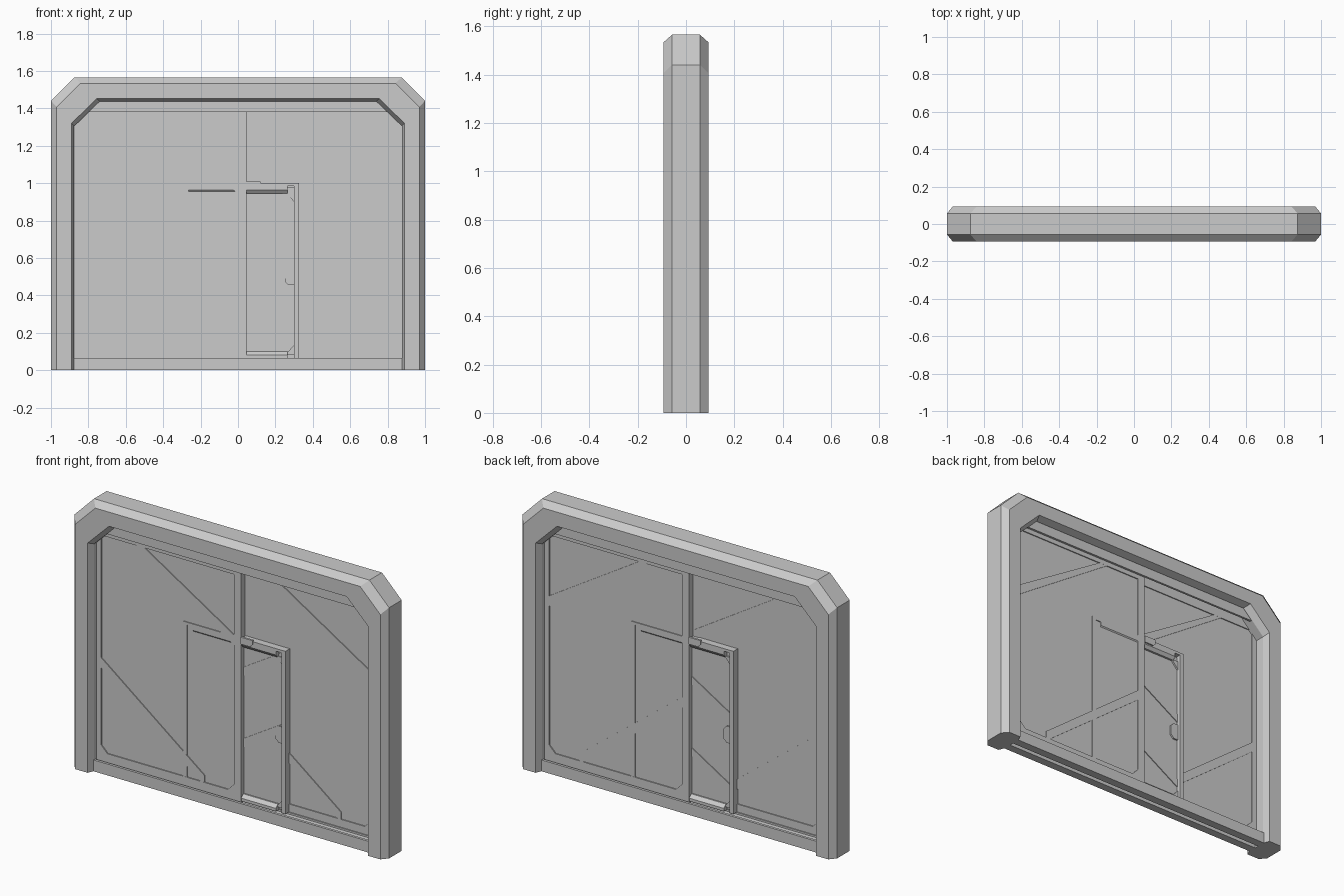
import bpy, bmesh

cube = bpy.data.objects.get("Cube")
if cube:
    bpy.data.objects.remove(cube)

steel = bpy.data.materials.new("grey_steel")
steel.use_nodes = True
steel.diffuse_color = (0.6, 0.6, 0.6, 1)
steel.node_tree.nodes["Principled BSDF"].inputs["Base Color"].default_value = (0.6, 0.6, 0.6, 1)


def finish(name, bm):
    bmesh.ops.recalc_face_normals(bm, faces=bm.faces)
    mesh = bpy.data.meshes.new(name)
    bm.to_mesh(mesh)
    bm.free()
    mesh.materials.append(steel)
    obj = bpy.data.objects.new(name, mesh)
    bpy.context.scene.collection.objects.link(obj)
    return obj


def loft(bm, loops):
    """Skin a row of closed loops and cap both ends."""
    rings = [[bm.verts.new(p) for p in loop] for loop in loops]
    n = len(rings[0])
    for a, b in zip(rings, rings[1:]):
        for i in range(n):
            j = (i + 1) % n
            bm.faces.new((a[i], a[j], b[j], b[i]))
    bm.faces.new(rings[0])
    bm.faces.new(rings[-1])


def plate(bm, outline, y0, y1):
    """Extrude an x-z outline through y."""
    loft(bm, [[(x, y, z) for x, z in outline] for y in (y0, y1)])


def box(bm, x0, x1, y0, y1, z0, z1):
    plate(bm, [(x0, z0), (x1, z0), (x1, z1), (x0, z1)], y0, y1)


def bar(bm, section, x0, x1):
    """Extrude a y-z section along x."""
    loft(bm, [[(x, y, z) for y, z in section] for x in (x0, x1)])


def mirrored(half):
    return half + [(-a, b) for a, b in reversed(half)]


# Portal frame: one chamfered section swept between outer and inner outline
outer = mirrored([(-1, 0), (-1, 1.44), (-0.875, 1.565)])
inner = mirrored([(-0.89, 0), (-0.89, 1.32), (-0.755, 1.452)])
half_section = [(0, -0.057), (0.28, -0.093), (1, -0.093), (1.13, -0.055)]
section = half_section + [(s, -y) for s, y in reversed(half_section)]
bm = bmesh.new()
loft(bm, [[(o[0] + (i[0] - o[0]) * s, y, o[1] + (i[1] - o[1]) * s) for s, y in section]
          for o, i in zip(outer, inner)])
finish("portal_frame", bm)

# Floor sill with two door tracks and a slot underneath
bm = bmesh.new()
sill = mirrored([(-0.012, 0.02), (-0.012, 0), (-0.06, 0), (-0.06, 0.065), (-0.045, 0.065),
                 (-0.045, 0.055), (-0.006, 0.055), (-0.006, 0.065)])
bar(bm, sill, -0.88, 0.88)
finish("floor_sill", bm)

# Header track above the doors
bm = bmesh.new()
for side in (-1, 1):
    y = sorted((side * 0.05, side * 0.037))
    plate(bm, mirrored([(-0.82, 1.38), (-0.75, 1.46)]), *y)
box(bm, -0.78, 0.78, -0.05, 0.05, 1.41, 1.46)
finish("header_track", bm)

# Sliding doors: thin core, raised border, corner gussets and diagonal braces
THICK, INSET, WIDTH = 0.035, 0.006, 0.935
LOW, HIGH, RIM = 0.055, 1.41, 0.045


def sliding_door(name, x0, y0):
    y1 = y0 + THICK
    x1 = x0 + WIDTH
    bm = bmesh.new()
    box(bm, x0, x1, y0 + INSET, y1 - INSET, LOW, HIGH)
    for a, b in ((x0, x0 + RIM), (x1 - RIM, x1)):
        box(bm, a, b, y0, y1, LOW, HIGH)
    for a, b in ((LOW, 0.11), (1.355, HIGH)):
        box(bm, x0 + RIM, x1 - RIM, y0, y1, a, b)
    for a, b in (((0.23, 1.38), (0.9, 0.94)), ((0.02, 0.61), (0.7, 0.09))):
        outline = [a, (a[0], a[1] + 0.06), (b[0], b[1] + 0.06), b]
        plate(bm, [(x0 + x, min(z, HIGH)) for x, z in outline], y0 + 0.0005, y1 - 0.0005)
    for x, s in ((x0 + RIM, 1), (x1 - RIM, -1)):
        plate(bm, [(x, 0.11), (x + s * 0.04, 0.11), (x, 0.15)], y0, y1)
    finish(name, bm)


sliding_door("front_sliding_door", -0.89, -THICK)
sliding_door("rear_sliding_door", -0.045, 0)

# Walk-through door frame standing proud of the rear faces
D = 0.0342
bm = bmesh.new()
for s in (-1, 1):
    xs = sorted((s * 0.3, s * 0.325))
    box(bm, *xs, -D, D, 0.065, 1.0)
    # corner gussets
    for z, up in ((0.085, 1), (0.95, -1)):
        plate(bm, [(s * 0.3, z), (s * 0.255, z), (s * 0.3, z + up * 0.05)], -0.018, 0.018)
box(bm, -0.3, 0.3, -D, D, 0.985, 1.0)
finish("walk_door_frame", bm)

# Sloped lintel and threshold
bm = bmesh.new()
bar(bm, mirrored([(-0.02, 0.945), (-D, 0.963), (-D, 0.985), (-0.022, 0.998)]), -0.265, 0.265)
finish("walk_door_lintel", bm)
bm = bmesh.new()
bar(bm, mirrored([(-D, 0.065), (-D, 0.082), (-0.016, 0.1)]), -0.265, 0.265)
finish("walk_door_threshold", bm)

# Leaf with two braces, readable from both faces
bm = bmesh.new()
box(bm, -0.3, 0.3, -0.008, 0.008, 0.07, 0.98)
for z in (0.75, 0.34):
    plate(bm, [(-0.3, z - 0.18), (0.3, z + 0.18), (0.3, z + 0.23), (-0.3, z - 0.13)], -0.013, 0.013)
finish("walk_door_leaf", bm)

# Latch plates and door closers on both visible halves
bm = bmesh.new()
for s in (-1, 1):
    plate(bm, [(s * x, z) for x, z in ((0.305, 0.455), (0.27, 0.455), (0.25, 0.475),
                                       (0.25, 0.53), (0.27, 0.55), (0.305, 0.55))], -0.018, 0.018)
finish("latch_plates", bm)
bm = bmesh.new()
for s in (-1, 1):
    y = sorted((s * -0.03, s * -0.042))
    plate(bm, [(s * x, z) for x, z in ((0.045, 0.97), (0.105, 0.97), (0.12, 0.985),
                                       (0.12, 1.01), (0.045, 1.01))], *y)
finish("door_closers", bm)
